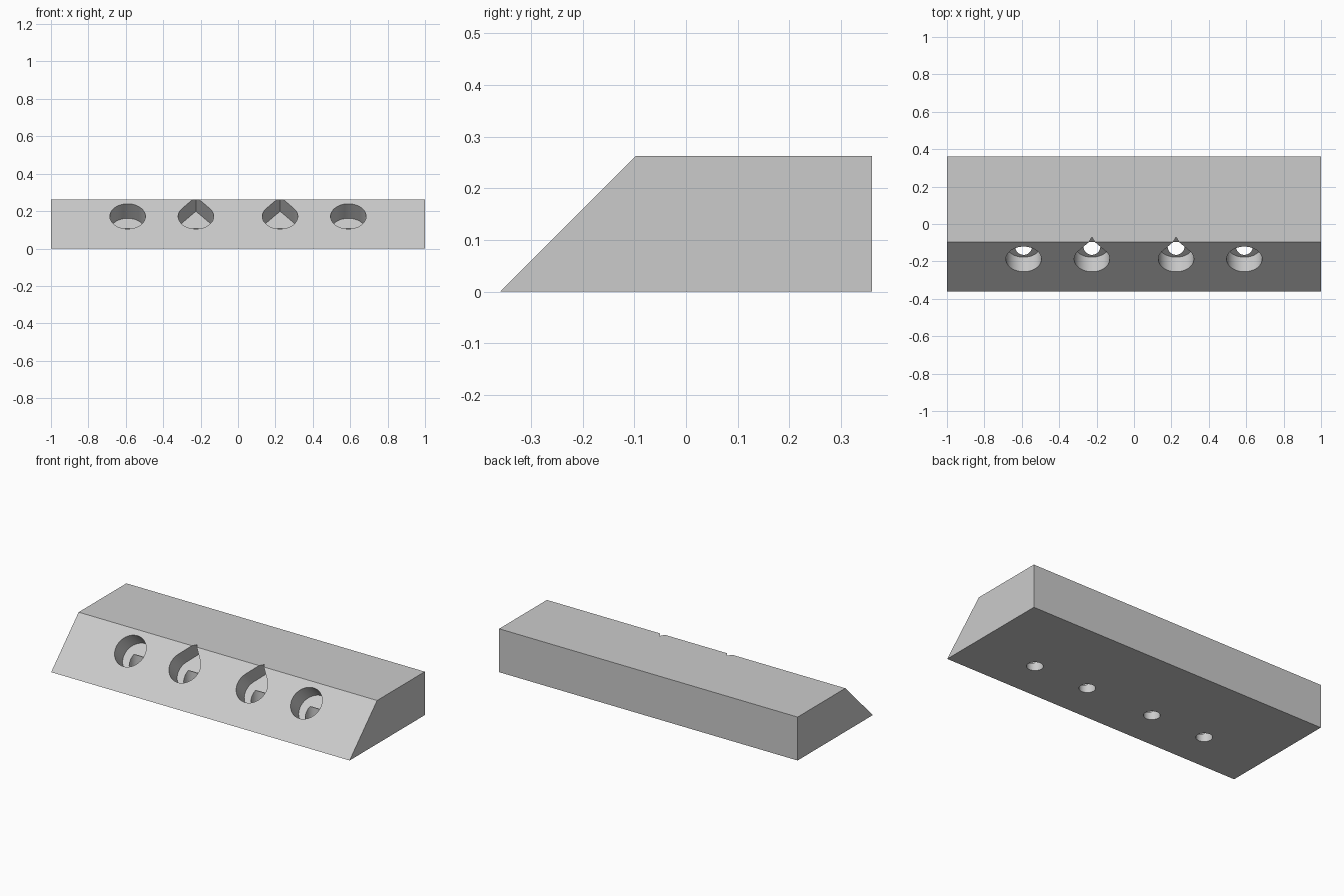
import bpy, bmesh, math
from mathutils import Vector

cube = bpy.data.objects.get("Cube")
if cube:
    bpy.data.objects.remove(cube, do_unlink=True)

grey = bpy.data.materials.new("light grey")
grey.use_nodes = True
colour = (0.6, 0.6, 0.6, 1)
grey.diffuse_color = colour
grey.node_tree.nodes["Principled BSDF"].inputs["Base Color"].default_value = colour

DEPTH, WIDTH, HEIGHT = 0.72, 2.0, 0.263
BORE_R, BORE_DEPTH, PEAK = 0.095, 0.11, 0.148
HOLE_R, HOLE_TOP, HOLE_Y = 0.045, 0.107, -0.12
SIDES = 64
UP_SLOPE = Vector((0, 1, 1)).normalized()
OUTWARD = Vector((0, -1, 1)).normalized()
BORE_CENTRE = Vector((0, -0.188, 0.172))


def prism(name, points, travel):
    """Extrude a closed outline along a vector."""
    bm = bmesh.new()
    face = bm.faces.new([bm.verts.new(p) for p in points])
    ext = bmesh.ops.extrude_face_region(bm, geom=[face])
    verts = [v for v in ext["geom"] if isinstance(v, bmesh.types.BMVert)]
    bmesh.ops.translate(bm, verts=verts, vec=travel)
    bmesh.ops.recalc_face_normals(bm, faces=bm.faces)
    mesh = bpy.data.meshes.new(name)
    bm.to_mesh(mesh)
    bm.free()
    obj = bpy.data.objects.new(name, mesh)
    bpy.context.collection.objects.link(obj)
    mesh.materials.append(grey)
    return obj


def bore_outline(x, pointed):
    """Circle on the slope, or a teardrop with its point up the slope."""
    start = math.acos(BORE_R / PEAK) if pointed else 0
    steps = SIDES if not pointed else SIDES + 1
    sweep = math.tau - 2 * start
    centre = BORE_CENTRE + Vector((x, 0, 0))
    pts = []
    for i in range(steps):
        a = start + sweep * i / SIDES
        pts.append(centre + BORE_R * (Vector((math.sin(a), 0, 0)) + UP_SLOPE * math.cos(a)))
    if pointed:
        pts.append(centre + UP_SLOPE * PEAK)
    return pts


# Bevelled bar
half = DEPTH / 2
profile = [(-half, 0), (half, 0), (half, HEIGHT), (HEIGHT - half, HEIGHT)]
bar = prism("bevelled_bar", [(-WIDTH / 2, y, z) for y, z in profile], Vector((WIDTH, 0, 0)))

# Slanted bores, each with a narrow vertical hole through the base
cutters = []
for x in (-0.59, -0.225, 0.225, 0.59):
    outline = [p - OUTWARD * BORE_DEPTH for p in bore_outline(x, abs(x) < 0.4)]
    cutters.append(prism("bore_cutter", outline, OUTWARD * (BORE_DEPTH + 0.2)))
    ring = [(x + HOLE_R * math.cos(math.tau * i / SIDES),
             HOLE_Y + HOLE_R * math.sin(math.tau * i / SIDES), -0.1) for i in range(SIDES)]
    cutters.append(prism("hole_cutter", ring, Vector((0, 0, HOLE_TOP + 0.1))))

bpy.context.view_layer.objects.active = bar
for cutter in cutters:
    mod = bar.modifiers.new("cut", "BOOLEAN")
    mod.operation = "DIFFERENCE"
    mod.solver = "EXACT"
    mod.object = cutter
    bpy.ops.object.modifier_apply(modifier=mod.name)
for cutter in cutters:
    bpy.data.objects.remove(cutter, do_unlink=True)

bpy.ops.object.select_all(action="DESELECT")
bar.select_set(True)
bpy.ops.object.shade_smooth_by_angle(angle=math.radians(30))
